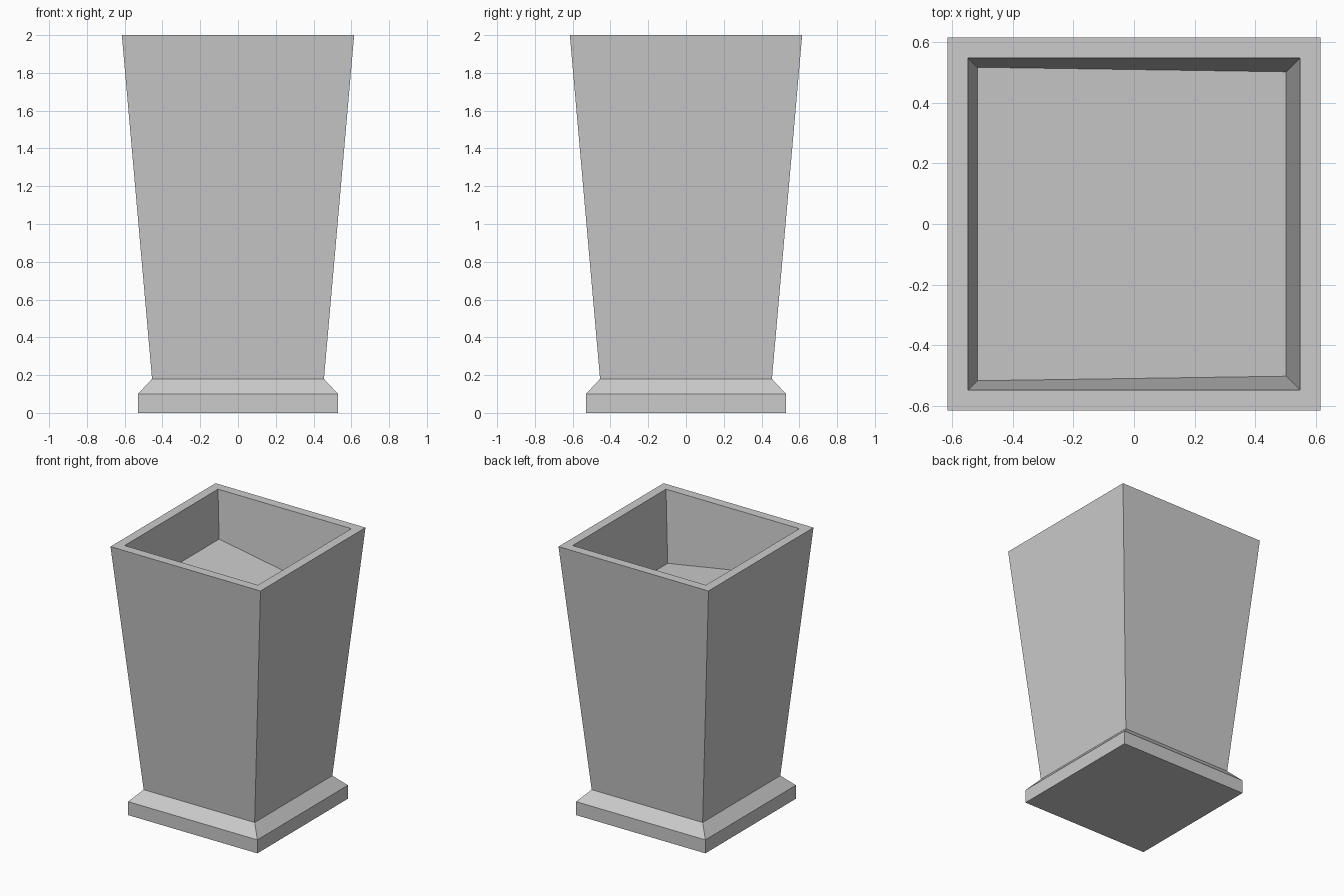
import bpy
import bmesh

if "Cube" in bpy.data.objects:
    bpy.data.objects.remove(bpy.data.objects["Cube"])

stone = bpy.data.materials.new("grey stone")
stone.diffuse_color = (0.6, 0.6, 0.6, 1)
stone.use_nodes = True
stone.node_tree.nodes["Principled BSDF"].inputs["Base Color"].default_value = stone.diffuse_color

TAPER = 0.088  # wall lean: half-width gained per unit of height


def square(half, z):
    """Square ring of four corners at one height."""
    return [(-half, -half, z), (half, -half, z), (half, half, z), (-half, half, z)]


def loft(name, rings, cap_start=False, cap_end=False):
    """Join successive four-corner rings with flat quads."""
    bm = bmesh.new()
    loops = [[bm.verts.new(p) for p in ring] for ring in rings]
    for a, b in zip(loops, loops[1:]):
        for i in range(4):
            j = (i + 1) % 4
            bm.faces.new((a[i], a[j], b[j], b[i]))
    if cap_start:
        bm.faces.new(loops[0][::-1])
    if cap_end:
        bm.faces.new(loops[-1])
    mesh = bpy.data.meshes.new(name)
    bm.to_mesh(mesh)
    bm.free()
    mesh.materials.append(stone)
    obj = bpy.data.objects.new(name, mesh)
    bpy.context.collection.objects.link(obj)
    return obj


# Square foot with a chamfered top edge
loft("plinth", [square(0.53, 0), square(0.53, 0.10), square(0.455, 0.18)],
     cap_start=True)

# Inner floor slopes down from left to right, following the leaning walls
RIM = 0.547
floor = []
for sx, sy, _ in square(1, 0):
    z = 1.65 if sx < 0 else 1.48
    half = RIM - TAPER * (2 - z)
    floor.append((sx * half, sy * half, z))

# Tapered body: outer walls, flat rim, inner walls and floor
loft("planter_body",
     [square(0.455, 0.18), square(0.615, 2), square(RIM, 2), floor],
     cap_end=True)
